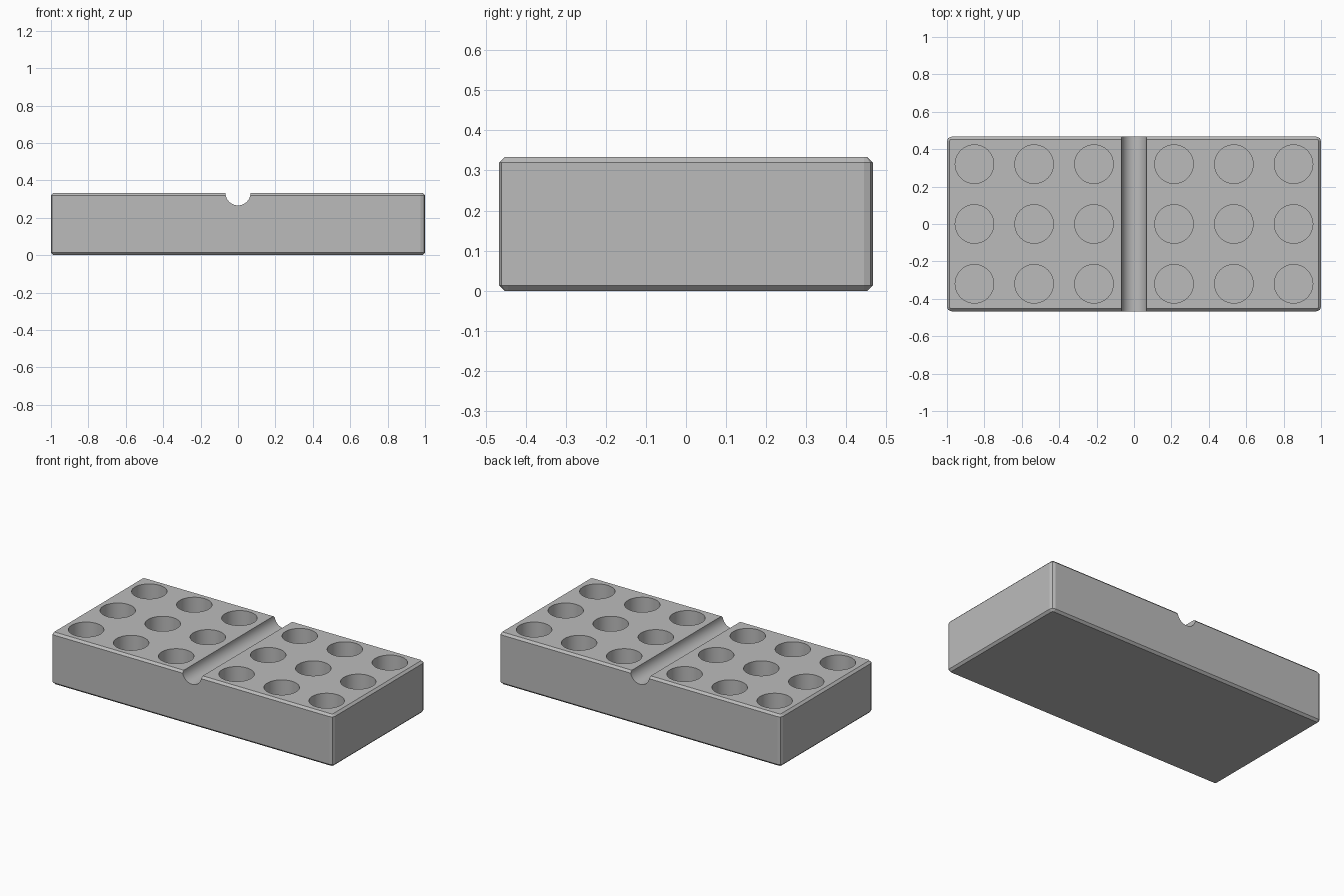
import bpy, bmesh
from math import sin, cos, pi, radians
from mathutils import Matrix, Vector

cube = bpy.data.objects.get("Cube")
if cube:
    bpy.data.objects.remove(cube, do_unlink=True)

LENGTH, WIDTH, HEIGHT = 2.0, 0.933, 0.333
EDGE = 0.025            # radius of the faceted edge rounding
HOLE_R, HOLE_DEPTH = 0.103, 0.2
GROOVE_R = 0.067

grey = bpy.data.materials.new("plain_grey")
grey.use_nodes = True
colour = (0.5, 0.5, 0.5, 1)
grey.diffuse_color = colour
grey.node_tree.nodes["Principled BSDF"].inputs["Base Color"].default_value = colour


def make_object(name, bm):
    bmesh.ops.recalc_face_normals(bm, faces=bm.faces)
    mesh = bpy.data.meshes.new(name)
    bm.to_mesh(mesh)
    bm.free()
    mesh.materials.append(grey)
    obj = bpy.data.objects.new(name, mesh)
    bpy.context.collection.objects.link(obj)
    return obj


def add_cylinder(bm, radius, depth, matrix):
    bmesh.ops.create_cone(bm, cap_ends=True, segments=48, radius1=radius,
                          radius2=radius, depth=depth, matrix=matrix)


# Block: hull around an eight-sided ball placed at each corner
bm = bmesh.new()
ring, rise = EDGE * cos(pi / 8), EDGE * sin(pi / 8)
half = Vector((LENGTH / 2 - ring, WIDTH / 2 - ring, HEIGHT / 2 - ring))
for sx in (-1, 1):
    for sy in (-1, 1):
        for sz in (-1, 1):
            for radius, z in ((ring, rise), (rise, ring)):
                for i in range(8):
                    a = i * pi / 4
                    bm.verts.new((sx * half.x + radius * cos(a),
                                  sy * half.y + radius * sin(a),
                                  HEIGHT / 2 + sz * (half.z + z)))
hull = bmesh.ops.convex_hull(bm, input=bm.verts)
loose = [v for v in bm.verts if not v.link_faces]
bmesh.ops.delete(bm, geom=loose, context='VERTS')
bmesh.ops.dissolve_limit(bm, angle_limit=radians(1), verts=bm.verts, edges=bm.edges)
block = make_object("holder_block", bm)

# Cutter: centre groove and two mirrored grids of round pockets
bm = bmesh.new()
add_cylinder(bm, GROOVE_R, WIDTH + 0.2,
             Matrix.Translation((0, 0, HEIGHT)) @ Matrix.Rotation(pi / 2, 4, 'X'))
for side in (-1, 1):
    for x in (0.214, 0.534, 0.853):
        for y in (-0.32, 0, 0.32):
            add_cylinder(bm, HOLE_R, 2 * HOLE_DEPTH,
                         Matrix.Translation((side * x, y, HEIGHT)))
cutter = make_object("pocket_cutter", bm)
cutter.hide_render = True

# Cut, then remove the helper
cut = block.modifiers.new("pockets", 'BOOLEAN')
cut.operation = 'DIFFERENCE'
cut.solver = 'EXACT'
cut.object = cutter
bpy.ops.object.select_all(action='DESELECT')
block.select_set(True)
bpy.context.view_layer.objects.active = block
bpy.ops.object.modifier_apply(modifier=cut.name)
bpy.data.objects.remove(cutter, do_unlink=True)

# Round walls smooth, faceted edges crisp
bpy.ops.object.shade_smooth_by_angle(angle=radians(15))
